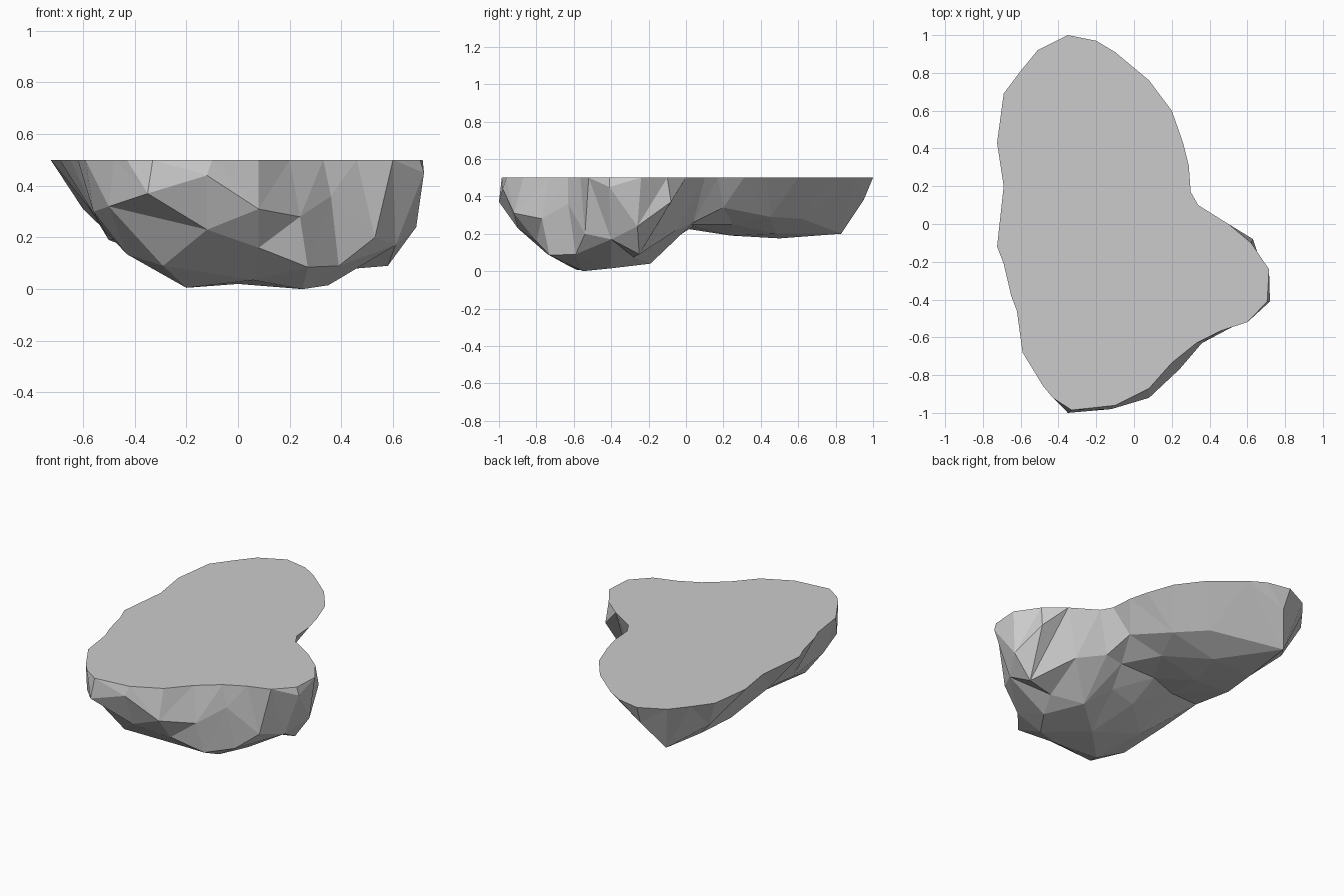
import bpy, bmesh
from mathutils import Vector
from mathutils.geometry import delaunay_2d_cdt

TOP = 0.5
CENTRE = Vector((-.15, -.08))

# flat plateau outline, counter-clockwise (x, y)
rim = [(-.33, -.985), (-.1, -.96), (.08, -.87), (.2, -.735), (.33, -.63), (.46, -.565),
       (.6, -.52), (.705, -.41), (.715, -.24), (.62, -.1), (.5, .0), (.34, .1),
       (.3, .17), (.29, .31), (.26, .43), (.2, .6), (.08, .76), (-.1, .91),
       (-.2, .97), (-.35, 1), (-.51, .92), (-.6, .81), (-.69, .69), (-.725, .43),
       (-.69, .2), (-.725, -.12), (-.69, -.21), (-.65, -.38), (-.62, -.46),
       (-.59, -.68), (-.48, -.86), (-.43, -.92)]

# deep front lobe of the underside (x, y, z), bulging slightly past the rim
front_lobe = [(-.35, -1, .37), (-.12, -.98, .44), (-.12, -.9, .23), (.08, -.92, .31),
              (.24, -.77, .28), (.36, -.63, .36), (.08, -.8, .16), (.27, -.73, .085),
              (.39, -.59, .09), (.53, -.54, .2), (.61, -.4, .17), (.58, -.25, .09),
              (.72, -.41, .45), (.69, -.26, .24), (.63, -.08, .37), (.4, -.28, .075),
              (-.5, -.82, .32), (-.56, -.6, .3), (-.43, -.6, .135), (-.29, -.74, .09),
              (-.2, -.58, .005), (.06, -.64, .035), (.25, -.55, 0), (.35, -.4, .015),
              (0, -.38, .02), (-.52, -.35, .23), (-.3, -.3, .08), (-.1, -.13, .13),
              (.22, -.19, .04), (.08, -.1, .15)]

# saddle and the shallower back lobe
back_lobe = [(.4, -.05, .22), (.24, .04, .26), (-.3, -.02, .23), (-.54, -.08, .27),
             (.12, .03, .25), (-.12, .04, .24), (-.5, .26, .19), (-.28, .24, .19),
             (0, .25, .25), (.2, .2, .34), (-.46, .5, .175), (-.2, .48, .2),
             (.08, .45, .29), (-.44, .83, .2), (-.06, .62, .28), (-.34, .95, .38),
             (-.6, .62, .31)]


def spread(p):
    """Lay a point out flat, higher points further out, so overhangs unfold."""
    return CENTRE + (p.xy - CENTRE) * (1 + p.z)


n = len(rim)
points = [Vector((x, y, TOP)) for x, y in rim]
points += [Vector(p) for p in front_lobe + back_lobe]

# triangulate the rocky underside in the unfolded layout
result = delaunay_2d_cdt([spread(p) for p in points], [], [list(range(n))], 1, 1e-5)
faces, sources = result[2], result[3]

bm = bmesh.new()
verts = [bm.verts.new(points[s[0]]) for s in sources]
for f in faces:
    bm.faces.new([verts[i] for i in f])

# flat top cap
bmesh.ops.holes_fill(bm, edges=[e for e in bm.edges if e.is_boundary], sides=0)
bmesh.ops.recalc_face_normals(bm, faces=bm.faces)

mesh = bpy.data.meshes.new("floating_rock")
bm.to_mesh(mesh)
bm.free()
bpy.context.collection.objects.link(bpy.data.objects.new("floating_rock", mesh))
